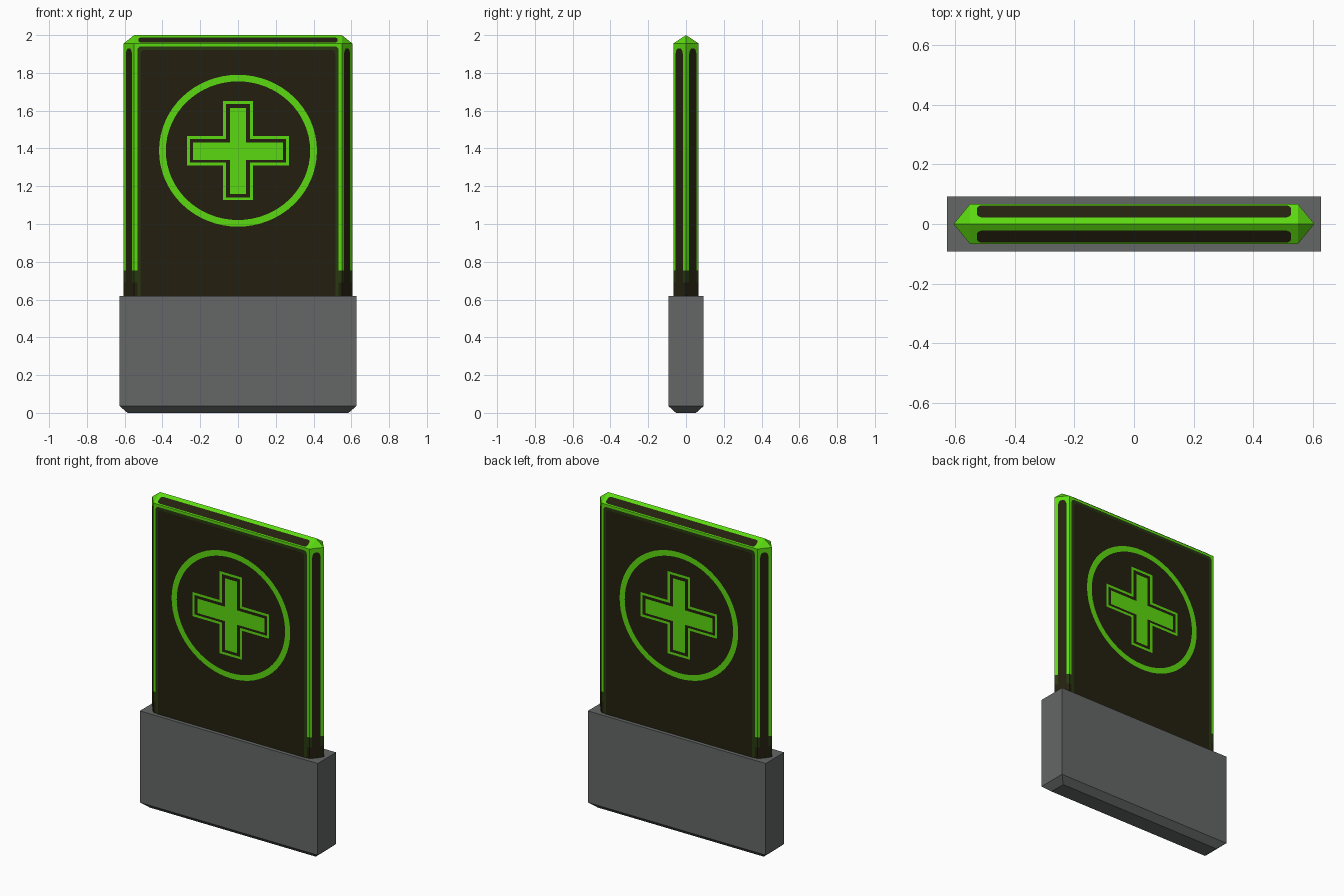
import bpy, bmesh, math
from mathutils import Vector

if "Cube" in bpy.data.objects:
    bpy.data.objects.remove(bpy.data.objects["Cube"])


def material(name, rgb):
    m = bpy.data.materials.new(name)
    m.diffuse_color = (*rgb, 1)
    m.use_nodes = True
    m.node_tree.nodes["Principled BSDF"].inputs["Base Color"].default_value = m.diffuse_color
    return m


GREEN = material("bright green", (0.105, 0.69, 0.005))
DIM = material("dim green", (0.02, 0.04, 0.005))
DARK = material("dark olive", (0.017, 0.0145, 0.005))
GREY = material("grey", (0.128, 0.136, 0.136))

HX, EX, HY = 0.55, 0.605, 0.067      # face half width, edge half width, half depth
Z_TOP, Z_SHOULDER = 2.0, 1.956


def finish(name, bm, mats):
    me = bpy.data.meshes.new(name)
    bm.to_mesh(me)
    bm.free()
    for m in mats:
        me.materials.append(m)
    ob = bpy.data.objects.new(name, me)
    bpy.context.collection.objects.link(ob)
    return ob


def loft(bm, rings, mat_ids=None):
    """Stack rings of points, returns the rings of vertices."""
    vs = [[bm.verts.new(p) for p in r] for r in rings]
    n = len(vs[0])
    for k in range(len(vs) - 1):
        for i in range(n):
            j = (i + 1) % n
            f = bm.faces.new((vs[k][i], vs[k][j], vs[k + 1][j], vs[k + 1][i]))
            f.material_index = mat_ids[k] if mat_ids else 0
    bm.faces.new(vs[0][::-1])
    return vs


def plate(name, mat, place, outer, inner=None, lift=0.0015):
    """Painted detail: flat face (or ring of faces) just above the surface."""
    bm = bmesh.new()
    a = [bm.verts.new(place(*p)) for p in outer]
    if inner:
        b = [bm.verts.new(place(*p)) for p in inner]
        for i in range(len(a)):
            j = (i + 1) % len(a)
            bm.faces.new((a[i], a[j], b[j], b[i]))
    else:
        bm.faces.new(a)
    bm.normal_update()
    f = bm.faces[:][0]
    n = f.normal.copy()
    centre = sum((v.co for v in a), Vector()) / len(a) - Vector((0, 0, 1.3))
    if n.dot(centre) < 0:
        bmesh.ops.reverse_faces(bm, faces=bm.faces[:])
        n = -n
    bmesh.ops.translate(bm, verts=bm.verts[:], vec=n * lift)
    return finish(name, bm, [mat])


def rounded(x0, x1, z0, z1, rx, rz):
    pts = []
    corners = ((x1 - rx, z1 - rz), (x0 + rx, z1 - rz), (x0 + rx, z0 + rz), (x1 - rx, z0 + rz))
    for q, (cx, cz) in enumerate(corners):
        for s in range(5):
            t = math.radians(90 * q + 22.5 * s)
            pts.append((cx + rx * math.cos(t), cz + rz * math.sin(t)))
    return pts


def ellipse(rx, rz, cz, n=64):
    return [(rx * math.cos(2 * math.pi * i / n), cz + rz * math.sin(2 * math.pi * i / n)) for i in range(n)]


def cross(ax, az, wx, wz, cz):
    """ax, az: arm reach; wx: half width of upright; wz: half height of bar."""
    q = [(ax, wz), (wx, wz), (wx, az)]
    pts = q + [(-x, z) for x, z in q[::-1]]
    pts += [(-x, -z) for x, z in q] + [(x, -z) for x, z in q[::-1]]
    return [(x, z + cz) for x, z in pts]


# grey base with a chamfered underside
def rect(x, y, z):
    return [(-x, -y, z), (x, -y, z), (x, y, z), (-x, y, z)]


bm = bmesh.new()
rings = loft(bm, [rect(0.585, 0.053, 0), rect(0.627, 0.093, 0.036), rect(0.627, 0.093, 0.62)])
bm.faces.new(rings[-1])
finish("base", bm, [GREY])


# six-sided slab, fading to dark near the base, with a ridge on top
def hexagon(z):
    return [(-EX, 0, z), (-HX, -HY, z), (HX, -HY, z), (EX, 0, z), (HX, HY, z), (-HX, HY, z)]


bm = bmesh.new()
r = loft(bm, [hexagon(z) for z in (0.6, 0.69, 0.755, Z_SHOULDER)], [0, 1, 2])[-1]
left, right = bm.verts.new((-HX, 0, Z_TOP)), bm.verts.new((HX, 0, Z_TOP))
for vs in ((r[1], r[2], right, left), (r[4], r[5], left, right), (r[0], r[1], left),
           (r[2], r[3], right), (r[3], r[4], right), (r[5], r[0], left)):
    bm.faces.new(vs).material_index = 2
finish("slab", bm, [DARK, DIM, GREEN])

CZ = 1.388
for sy, side in ((-1, "front"), (1, "back")):
    def on_face(x, z):
        return (x, sy * HY, z)

    def on_top(x, y):
        return (x, sy * y, Z_TOP - (Z_TOP - Z_SHOULDER) * y / HY)

    # large face panel, circle and cross symbol
    plate(side + "_panel_rim", DIM, on_face, rounded(-0.533, 0.533, 0.61, 1.94, 0.02, 0.02))
    plate(side + "_panel", DARK, on_face, rounded(-0.515, 0.515, 0.605, 1.922, 0.02, 0.02), lift=0.003)
    plate(side + "_circle", GREEN, on_face, ellipse(0.418, 0.402, CZ), ellipse(0.382, 0.367, CZ), 0.0045)
    plate(side + "_cross_outline", GREEN, on_face, cross(0.27, 0.262, 0.08, 0.077, CZ),
          cross(0.255, 0.247, 0.063, 0.062, CZ), 0.0045)
    plate(side + "_cross", GREEN, on_face, cross(0.237, 0.228, 0.042, 0.046, CZ - 0.002), lift=0.0045)
    # dark strip on the sloping top
    plate(side + "_top_strip", DARK, on_top, rounded(-0.527, 0.527, 0.021, 0.062, 0.02, 0.012))
    # dark strips on the sloping side edges
    for sx, hand in ((-1, "left"), (1, "right")):
        def on_edge(y, z):
            return (sx * (EX - (EX - HX) * y / HY), sy * y, z)
        plate(f"{side}_{hand}_edge_strip", DARK, on_edge, rounded(0.016, 0.054, 0.61, 1.93, 0.016, 0.03))
